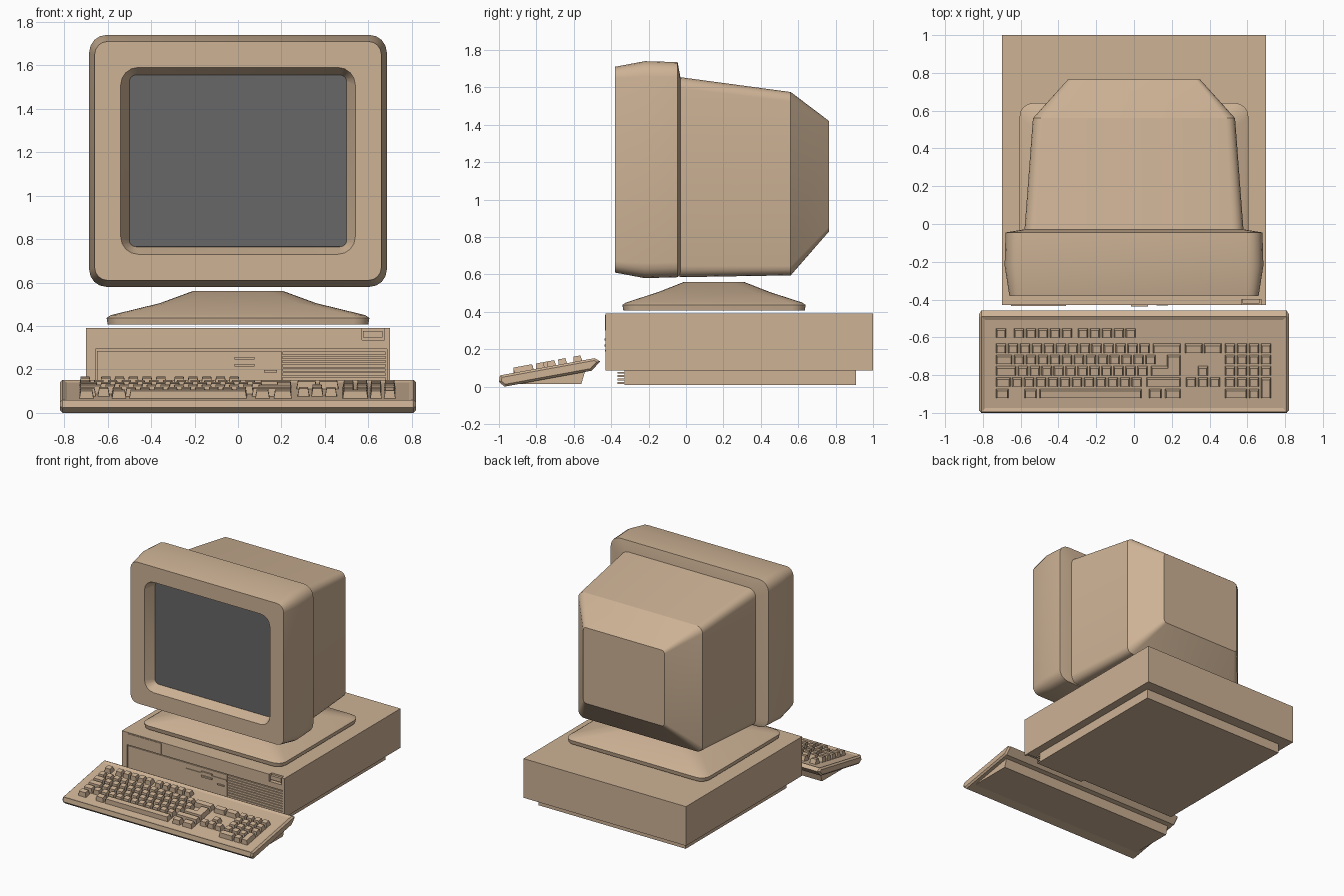
import bpy, bmesh, math
from mathutils import Matrix, Vector

if "Cube" in bpy.data.objects:
    bpy.data.objects.remove(bpy.data.objects["Cube"], do_unlink=True)


def material(name, rgb):
    m = bpy.data.materials.new(name)
    m.use_nodes = True
    m.diffuse_color = (*rgb, 1)
    bsdf = m.node_tree.nodes["Principled BSDF"]
    bsdf.inputs["Base Color"].default_value = (*rgb, 1)
    bsdf.inputs["Roughness"].default_value = 0.7
    return m


BEIGE = material("beige plastic", (0.61, 0.445, 0.30))
GLASS = material("dark grey glass", (0.135, 0.135, 0.135))


def finish(bm, name, mat=BEIGE, smooth=False):
    bmesh.ops.recalc_face_normals(bm, faces=bm.faces)
    me = bpy.data.meshes.new(name)
    bm.to_mesh(me)
    bm.free()
    me.materials.append(mat)
    ob = bpy.data.objects.new(name, me)
    bpy.context.collection.objects.link(ob)
    if smooth:
        bpy.ops.object.select_all(action='DESELECT')
        ob.select_set(True)
        bpy.context.view_layer.objects.active = ob
        bpy.ops.object.shade_smooth_by_angle(angle=math.radians(28))
    return ob


def boxes(name, items):
    """One object from boxes given as (x0, x1, y0, y1, z0, z1)."""
    bm = bmesh.new()
    for x0, x1, y0, y1, z0, z1 in items:
        mat = (Matrix.Translation(((x0 + x1) / 2, (y0 + y1) / 2, (z0 + z1) / 2))
               @ Matrix.Diagonal((x1 - x0, y1 - y0, z1 - z0, 1)))
        bmesh.ops.create_cube(bm, size=1, matrix=mat)
    return finish(bm, name)


def rounded_rect(u0, u1, v0, v1, r, segs=4):
    pts = []
    corners = ((u1 - r, v1 - r), (u0 + r, v1 - r), (u0 + r, v0 + r), (u1 - r, v0 + r))
    for q, (cu, cv) in enumerate(corners):
        for i in range(segs + 1):
            a = math.pi / 2 * (q + i / segs)
            pts.append((cu + r * math.cos(a), cv + r * math.sin(a)))
    return pts


def loft(name, rings, place, cap_end=True, mat=BEIGE):
    """Skin rounded rectangles (d, u0, u1, v0, v1, r); place maps (u, v, d) to a point."""
    bm = bmesh.new()
    loops = [[bm.verts.new(place(u, v, d)) for u, v in rounded_rect(*rect)]
             for d, *rect in rings]
    for a, b in zip(loops, loops[1:]):
        for i in range(len(a)):
            j = (i + 1) % len(a)
            bm.faces.new((a[i], a[j], b[j], b[i]))
    bm.faces.new(loops[0])
    if cap_end:
        bm.faces.new(loops[-1])
    return finish(bm, name, mat, True)


def along_y(u, v, d):
    return (u, d, v)


def along_z(u, v, d):
    return (u, v, d)


# Monitor: bezel with screen opening, glass, tapered rear housing
loft("monitor_bezel", [
    (-0.03, -0.59, 0.59, 0.60, 1.655, 0.06),
    (-0.045, -0.68, 0.68, 0.585, 1.735, 0.08),
    (-0.22, -0.685, 0.685, 0.58, 1.74, 0.08),
    (-0.38, -0.66, 0.66, 0.61, 1.71, 0.06),
    (-0.38, -0.54, 0.54, 0.73, 1.59, 0.08),
    (-0.305, -0.50, 0.50, 0.765, 1.555, 0.03)], along_y, cap_end=False)
loft("screen_glass", [
    (-0.298, -0.51, 0.51, 0.755, 1.565, 0.03),
    (-0.306, -0.50, 0.50, 0.765, 1.555, 0.03)], along_y, mat=GLASS)
loft("monitor_housing", [
    (-0.035, -0.58, 0.58, 0.585, 1.655, 0.06),
    (0.56, -0.535, 0.535, 0.595, 1.575, 0.05),
    (0.765, -0.35, 0.35, 0.83, 1.42, 0.025)], along_y)

# Monitor stand
loft("monitor_stand", [
    (z, -hx, hx, 0.15 - hy, 0.15 + hy, r) for z, hx, hy, r in (
        (0.407, 0.60, 0.485, 0.07), (0.437, 0.605, 0.49, 0.07),
        (0.45, 0.585, 0.47, 0.07), (0.505, 0.36, 0.30, 0.09),
        (0.56, 0.21, 0.16, 0.08))], along_z)

# Computer case: body, plinth and front panels
boxes("case_body", [(-0.70, 0.70, -0.40, 1.0, 0.085, 0.39)])
boxes("case_plinth", [(-0.635, 0.635, -0.33, 0.91, 0.01, 0.085)])
boxes("case_front_frame", [
    (-0.70, 0.57, -0.43, -0.40, 0.293, 0.39),
    (0.57, 0.70, -0.43, -0.40, 0.293, 0.335),
    (0.675, 0.70, -0.43, -0.40, 0.335, 0.39),
    (-0.70, -0.655, -0.43, -0.40, 0.085, 0.293),
    (0.685, 0.70, -0.43, -0.40, 0.085, 0.293)])
boxes("case_lower_panel", [(-0.65, 0.20, -0.424, -0.40, 0.085, 0.284)])
boxes("drive_bay_cover", [(-0.65, -0.36, -0.434, -0.43, 0.30, 0.382)])
boxes("power_switch", [(0.575, 0.665, -0.42, -0.40, 0.347, 0.378)])
boxes("floppy_drive", [
    (-0.15, 0.20, -0.429, -0.424, 0.228, 0.244),
    (-0.015, 0.075, -0.436, -0.424, 0.214, 0.226),
    (-0.015, 0.075, -0.436, -0.424, 0.246, 0.258),
    (0.12, 0.18, -0.432, -0.424, 0.187, 0.197)])
boxes("vent_grille", [(0.205, 0.68, -0.424, -0.40, 0.092 + 0.0195 * i, 0.107 + 0.0195 * i)
                      for i in range(10)])
boxes("plinth_vent_fins", [(0.205, 0.63, -0.365, -0.33, 0.015 + 0.018 * i, 0.025 + 0.018 * i)
                           for i in range(4)])

# Keyboard tray: side profile swept across x, chamfered ends, sunken top
profile = [(-0.97, 0.0), (-1.0, 0.025), (-0.995, 0.06), (-0.49, 0.152),
           (-0.458, 0.135), (-0.505, 0.085)]
bm = bmesh.new()
end = bm.faces.new([bm.verts.new((-0.82, y, z)) for y, z in profile])
swept = bmesh.ops.extrude_face_region(bm, geom=[end], use_keep_orig=True)
bmesh.ops.translate(bm, vec=(1.64, 0, 0),
                    verts=[g for g in swept["geom"] if isinstance(g, bmesh.types.BMVert)])
bmesh.ops.recalc_face_normals(bm, faces=bm.faces)
rim = [e for e in bm.edges if abs(e.verts[0].co.x - e.verts[1].co.x) < 0.01]
bmesh.ops.bevel(bm, geom=rim, offset=0.012, segments=1, affect='EDGES')
bmesh.ops.recalc_face_normals(bm, faces=bm.faces)
top = max((f for f in bm.faces if f.normal.z > 0.9), key=lambda f: f.calc_area())
bmesh.ops.inset_individual(bm, faces=[top], thickness=0.028, depth=-0.008)
finish(bm, "keyboard_tray")

# Keyboard foot wedge
bm = bmesh.new()
sides = [[bm.verts.new((x, y, z)) for y, z in
          ((-0.955, 0.013), (-0.56, 0.013), (-0.54, 0.08), (-0.90, 0.018))]
         for x in (-0.78, 0.78)]
for f in sides:
    bm.faces.new(f)
for i in range(4):
    j = (i + 1) % 4
    bm.faces.new((sides[0][i], sides[0][j], sides[1][j], sides[1][i]))
finish(bm, "keyboard_foot")

# Keys: tapered blocks standing on the sloping tray
SLOPE = (0.152 - 0.06) / 0.505
PITCH = 0.0633
ROWS = [-0.577, -0.658, -0.717, -0.777, -0.836, -0.897]


def add_key(bm, x0, x1, y, depth=0.05):
    base = Vector(((x0 + x1) / 2, y, 0.052 + (y + 0.995) * SLOPE))
    tilt = Matrix.Translation(base) @ Matrix.Rotation(math.atan(SLOPE), 4, 'X')
    made = bmesh.ops.create_cube(bm, size=1)["verts"]
    for v in made:
        upper = v.co.z > 0
        inset = 0.012 if upper else 0
        v.co = tilt @ Vector((v.co.x * (x1 - x0 - inset), v.co.y * (depth - inset),
                              0.036 if upper else 0))


def key_run(bm, x, count, y):
    for i in range(count):
        add_key(bm, x + i * PITCH, x + i * PITCH + 0.053, y)


# Function keys
bm = bmesh.new()
for start, count in ((-0.73, 1), (-0.635, 5), (-0.297, 5)):
    key_run(bm, start, count, ROWS[0])
finish(bm, "function_keys")

# Main block: (row, wide left key end, first key, key count, wide right key start)
bm = bmesh.new()
for row, left, first, count, right in (
        (1, -0.677, -0.667, 12, 0.10), (2, -0.645, -0.635, 12, 0.175),
        (3, -0.625, -0.615, 11, 0.09), (4, -0.655, -0.645, 11, 0.065)):
    add_key(bm, -0.73, left, ROWS[row])
    key_run(bm, first, count, ROWS[row])
    add_key(bm, right, 0.247, ROWS[row])
add_key(bm, 0.175, 0.247, (ROWS[2] + ROWS[3]) / 2, 0.10)
for x0, x1 in ((-0.73, -0.665), (-0.58, -0.515), (-0.50, 0.04), (0.08, 0.145), (0.165, 0.247)):
    add_key(bm, x0, x1, ROWS[5])
finish(bm, "main_keys")

# Navigation and arrow keys
bm = bmesh.new()
add_key(bm, 0.27, 0.362, ROWS[1])
add_key(bm, 0.37, 0.462, ROWS[1])
key_run(bm, 0.338, 1, ROWS[3])
key_run(bm, 0.275, 3, ROWS[4])
finish(bm, "arrow_keys")

# Number pad
bm = bmesh.new()
for row in range(1, 5):
    key_run(bm, 0.482, 4 if row < 4 else 3, ROWS[row])
add_key(bm, 0.482, 0.598, ROWS[5])
key_run(bm, 0.482 + 2 * PITCH, 1, ROWS[5])
add_key(bm, 0.482 + 3 * PITCH, 0.725, (ROWS[4] + ROWS[5]) / 2, 0.11)
finish(bm, "number_keys")
